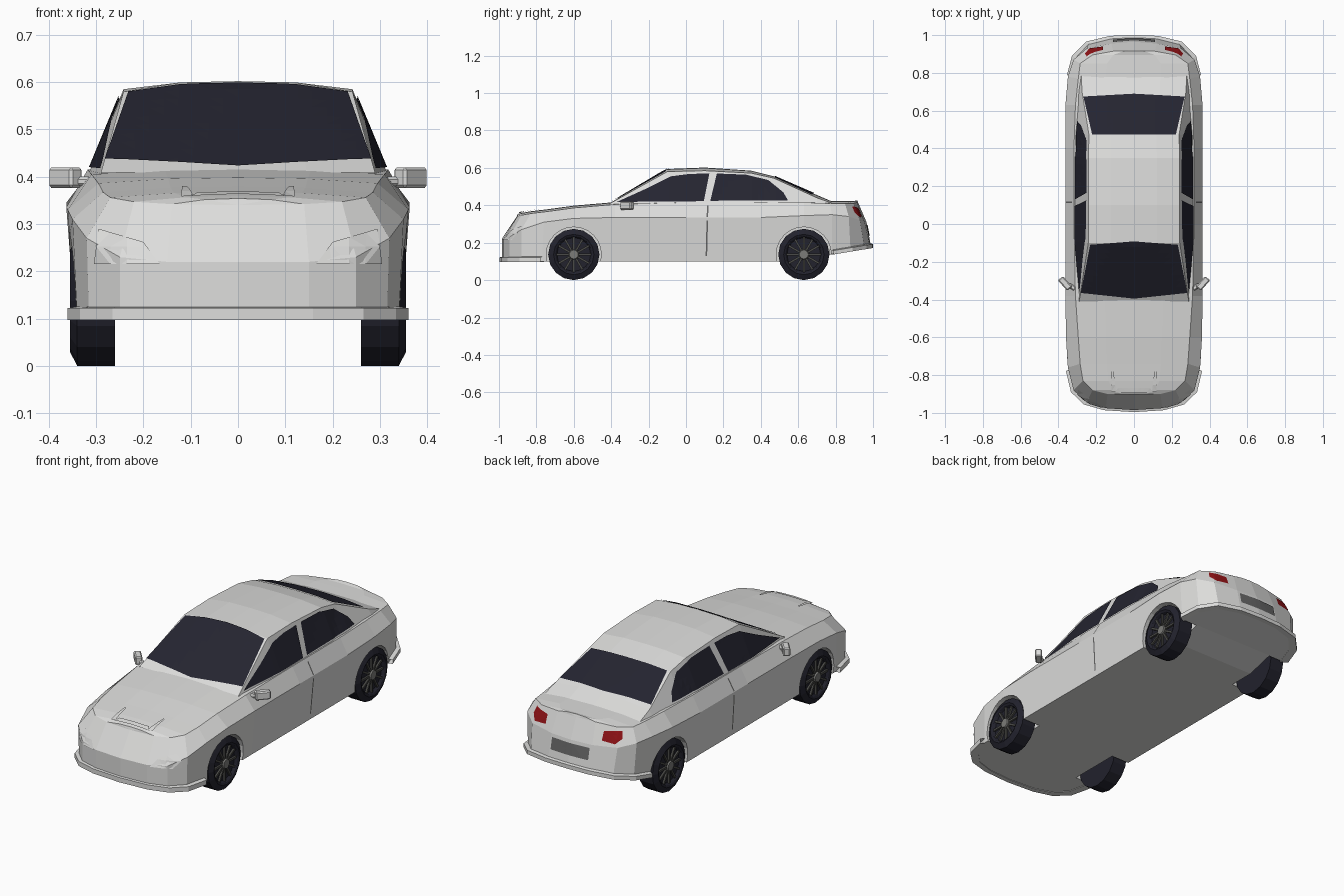
import bpy, bmesh, math
from mathutils import Vector, Matrix
from mathutils.bvhtree import BVHTree

if "Cube" in bpy.data.objects:
    bpy.data.objects.remove(bpy.data.objects["Cube"])


def material(name, rgb):
    m = bpy.data.materials.new(name)
    m.diffuse_color = (*rgb, 1)
    m.use_nodes = True
    m.node_tree.nodes["Principled BSDF"].inputs["Base Color"].default_value = m.diffuse_color
    return m


PAINT = material("silver_paint", (0.72, 0.72, 0.71))
GLASS = material("dark_glass", (0.018, 0.018, 0.03))
RUBBER = material("tyre_rubber", (0.016, 0.016, 0.026))
SPOKE = material("spoke_metal", (0.07, 0.07, 0.065))
HUB = material("hub_metal", (0.2, 0.2, 0.19))
RED = material("red_lamp", (0.28, 0.006, 0.008))
PLATE = material("plate_grey", (0.13, 0.13, 0.13))


def finish(name, bm, mat, normals=True):
    if normals:
        bmesh.ops.recalc_face_normals(bm, faces=bm.faces)
    me = bpy.data.meshes.new(name)
    bm.to_mesh(me)
    ob = bpy.data.objects.new(name, me)
    me.materials.append(mat)
    bpy.context.collection.objects.link(ob)
    return ob


def loft(rows, closed=False):
    """Skin a list of equally long point rows; mirrored across x = 0."""
    bm = bmesh.new()
    vs = [[bm.verts.new(p) for p in r] for r in rows]
    n = len(rows[0])
    for a, b in zip(vs, vs[1:]):
        for i in range(n if closed else n - 1):
            j = (i + 1) % n
            bm.faces.new((a[i], a[j], b[j], b[i]))
    bmesh.ops.mirror(bm, geom=bm.verts[:] + bm.edges[:] + bm.faces[:], axis='X', merge_dist=1e-4)
    bmesh.ops.remove_doubles(bm, verts=bm.verts, dist=1e-4)
    bmesh.ops.dissolve_degenerate(bm, edges=bm.edges, dist=1e-5)
    bmesh.ops.recalc_face_normals(bm, faces=bm.faces)
    return bm


# Body half outline from nose to tail: base x,y / waist x,y,z / deck edge x,y,z
COLS = [
    (0, -.985, 0, -.985, .22, 0, -.905, .34),
    (.15, -.975, .15, -.975, .22, .14, -.90, .342),
    (.25, -.945, .25, -.945, .23, .22, -.88, .347),
    (.315, -.88, .32, -.88, .27, .27, -.83, .356),
    (.34, -.77, .35, -.76, .31, .285, -.74, .367),
    (.345, -.6, .36, -.6, .33, .295, -.6, .386),
    (.345, -.38, .363, -.38, .335, .31, -.38, .405),
    (.345, 0, .363, 0, .335, .318, 0, .415),
    (.345, .4, .363, .4, .335, .318, .4, .415),
    (.345, .63, .363, .63, .345, .31, .63, .415),
    (.335, .78, .35, .78, .35, .295, .77, .41),
    (.31, .88, .32, .87, .34, .285, .85, .41),
    (.24, .955, .25, .93, .32, .22, .895, .41),
    (.12, .985, .12, .955, .31, .11, .915, .415),
    (0, .99, 0, .965, .31, 0, .92, .415)]


def base_z(y):
    return .1 if y < .7 else .14 + .035 * (y - .78) / .21


rows = []
for bx, by, wx, wy, wz, tx, ty, tz in COLS:
    zb = base_z(by)
    crown = .012 if tx else 0
    rows.append([(0, by, zb), (bx, by, zb), (wx, wy, wz), (tx, ty, tz),
                 (tx * .5, ty, tz + crown * .8), (0, ty, tz + crown)])
bm = loft(rows)
body_tree = BVHTree.FromBMesh(bm)
body = finish("body", bm, PAINT)

# Wheel arches cut from the body
AXLES = (-.60, .63)
bm = bmesh.new()
for y in AXLES:
    for s in (-1, 1):
        mat = Matrix.Translation((s * .35, y, .137)) @ Matrix.Rotation(math.pi / 2, 4, 'Y')
        bmesh.ops.create_cone(bm, cap_ends=True, segments=24, radius1=.147, radius2=.147,
                              depth=.22, matrix=mat)
cutter = finish("arch_cutter", bm, PAINT)
cutter.hide_render = True
mod = body.modifiers.new("arches", 'BOOLEAN')
mod.operation, mod.object, mod.solver = 'DIFFERENCE', cutter, 'EXACT'
dg = bpy.context.evaluated_depsgraph_get()
body.data = bpy.data.meshes.new_from_object(body.evaluated_get(dg))
body.modifiers.clear()
bpy.data.objects.remove(cutter)

# Cabin stations: y, base x, roof edge x and z, roof centre z
CABIN = [(-.41, .295, .29, .408, .41), (-.10, .325, .242, .58, .594),
         (.10, .325, .242, .585, .602), (.35, .325, .242, .572, .585),
         (.47, .325, .238, .545, .555), (.70, .31, .275, .44, .455),
         (.80, .285, .28, .405, .412)]
bm = loft([[(b, y, .385), (e, y, ez), (e * .5, y, ez + (c - ez) * .85), (0, y, c)]
           for y, b, e, ez, c in CABIN])
cabin_tree = BVHTree.FromBMesh(bm)
finish("cabin", bm, PAINT)


def panel(name, pts, axis, side, tree, mat, lift=.005, step=.03):
    """Lay a flat polygon onto the body along an axis, following its shape."""
    free = [i for i in range(3) if i != axis]
    bm = bmesh.new()
    vs = []
    for p in pts:
        co = Vector()
        co[free[0]], co[free[1]] = p
        vs.append(bm.verts.new(co))
    bm.faces.new(vs)
    for k, f in enumerate(free):
        lo, hi = min(p[k] for p in pts), max(p[k] for p in pts)
        no = Vector()
        no[f] = 1
        n = max(1, int((hi - lo) / step))
        for i in range(1, n):
            bmesh.ops.bisect_plane(bm, geom=bm.verts[:] + bm.edges[:] + bm.faces[:],
                                   plane_co=no * (lo + (hi - lo) * i / n), plane_no=no)
    ray = Vector()
    ray[axis] = -side
    lost = []
    for v in bm.verts:
        start = v.co.copy()
        start[axis] = 2 * side
        hit = tree.ray_cast(start, ray)[0]
        if hit:
            v.co = hit - ray * lift
        else:
            lost.append(v)
    bmesh.ops.delete(bm, geom=lost, context='VERTS')
    bmesh.ops.triangulate(bm, faces=bm.faces)
    for f in bm.faces:
        f.normal_update()
        if f.normal.dot(ray) > 0:
            f.normal_flip()
    return finish(name, bm, mat, False)


def flip(pts):
    return [(-a, b) for a, b in pts]


# Windscreen and rear window
panel("windscreen", [(-.282, -.365), (0, -.395), (.282, -.365), (.232, -.11), (0, -.092),
                     (-.232, -.11)], 2, 1, cabin_tree, GLASS)
panel("rear_window", [(-.222, .475), (.222, .475), (.268, .675), (0, .69), (-.268, .675)],
      2, 1, cabin_tree, GLASS)

# Parts repeated on both sides
FRONT_WIN = [(-.37, .418), (.095, .422), (.125, .57), (.02, .568), (-.08, .555), (-.2, .495)]
REAR_WIN = [(.13, .424), (.545, .427), (.52, .47), (.44, .535), (.32, .564), (.165, .57)]
HEADLAMP = [(.305, .215), (.295, .29), (.2, .262), (.165, .215)]
TAIL_LAMP = [(.165, .34), (.235, .335), (.26, .36), (.25, .395), (.165, .385)]
for s, tag in ((-1, "left"), (1, "right")):
    panel("front_window_" + tag, FRONT_WIN, 0, s, cabin_tree, GLASS)
    panel("rear_window_side_" + tag, REAR_WIN, 0, s, cabin_tree, GLASS)
    panel("door_seam_" + tag, [(.105, .13), (.113, .13), (.12, .40), (.112, .40)], 0, s,
          body_tree, PLATE, .001)
    mirrored = (lambda p: p) if s > 0 else flip
    panel("headlamp_" + tag, mirrored(HEADLAMP), 1, -1, body_tree, PAINT, .004)
    panel("tail_lamp_" + tag, mirrored(TAIL_LAMP), 1, 1, body_tree, RED, .004, .02)
    panel("scoop_rail_" + tag, mirrored([(.095, -.89), (.12, -.89), (.118, -.78), (.108, -.78)]),
          2, 1, body_tree, PAINT, .008)

    # Door mirror: short arm and slanted housing
    bm = bmesh.new()
    for c, size, rot in (((.325, -.335, .39), (.05, .025, .02), .5),
                         ((.365, -.315, .398), (.075, .035, .044), .85)):
        m = (Matrix.Translation((s * c[0], c[1], c[2])) @ Matrix.Rotation(s * rot, 4, 'Z')
             @ Matrix.Diagonal((*size, 1)))
        bmesh.ops.create_cube(bm, size=1, matrix=m)
    bmesh.ops.bevel(bm, geom=bm.edges[:], offset=.006, segments=1, affect='EDGES')
    finish("door_mirror_" + tag, bm, PAINT)

panel("number_plate", [(-.11, .235), (.11, .235), (.11, .295), (-.11, .295)], 1, 1,
      body_tree, PLATE, .004)
panel("scoop_lip", [(-.1, -.893), (.1, -.893), (.085, -.868), (-.085, -.868)], 2, 1,
      body_tree, PAINT, .008)

# Bumper lips round the nose and tail
for name, cols, h in (("front_lip", COLS[:5], .022), ("rear_lip", COLS[10:], .018)):
    rows = []
    for c in cols:
        x, y, z = c[0], c[1], base_z(c[1])
        ox, oy = x * 1.06, y * 1.011
        rows.append([(ox, oy, z - .003), (ox, oy, z + h), (x * .95, y * .985, z + h + .006),
                     (x * .95, y * .985, z - .003)])
    finish(name, loft(rows, True), PAINT)

# Wheels: turned tyre, spokes and hub
TYRE = [(.26, 0), (.26, .137), (.34, .137), (.355, .108), (.35, .098), (.337, .09), (.337, 0)]
for y, where in zip(AXLES, ("front", "rear")):
    for s, tag in ((-1, "left"), (1, "right")):
        at = Matrix.Translation((0, y, .137))
        bm = bmesh.new()
        vs = [bm.verts.new((s * x, 0, r)) for x, r in TYRE]
        es = [bm.edges.new(e) for e in zip(vs, vs[1:])]
        bmesh.ops.spin(bm, geom=vs + es, axis=(1, 0, 0), cent=(0, 0, 0),
                       angle=2 * math.pi, steps=16)
        bmesh.ops.remove_doubles(bm, verts=bm.verts, dist=1e-4)
        bmesh.ops.transform(bm, matrix=at, verts=bm.verts)
        finish(f"tyre_{where}_{tag}", bm, RUBBER)

        bm = bmesh.new()
        for i in range(12):
            m = (at @ Matrix.Rotation(i * math.pi / 6, 4, 'X')
                 @ Matrix.Translation((s * .341, 0, .058)) @ Matrix.Diagonal((.012, .011, .07, 1)))
            bmesh.ops.create_cube(bm, size=1, matrix=m)
        finish(f"spokes_{where}_{tag}", bm, SPOKE)

        bm = bmesh.new()
        m = at @ Matrix.Translation((s * .343, 0, 0)) @ Matrix.Rotation(s * math.pi / 2, 4, 'Y')
        bmesh.ops.create_cone(bm, cap_ends=True, segments=12, radius1=.032, radius2=.024,
                              depth=.022, matrix=m)
        finish(f"hub_{where}_{tag}", bm, HUB)
